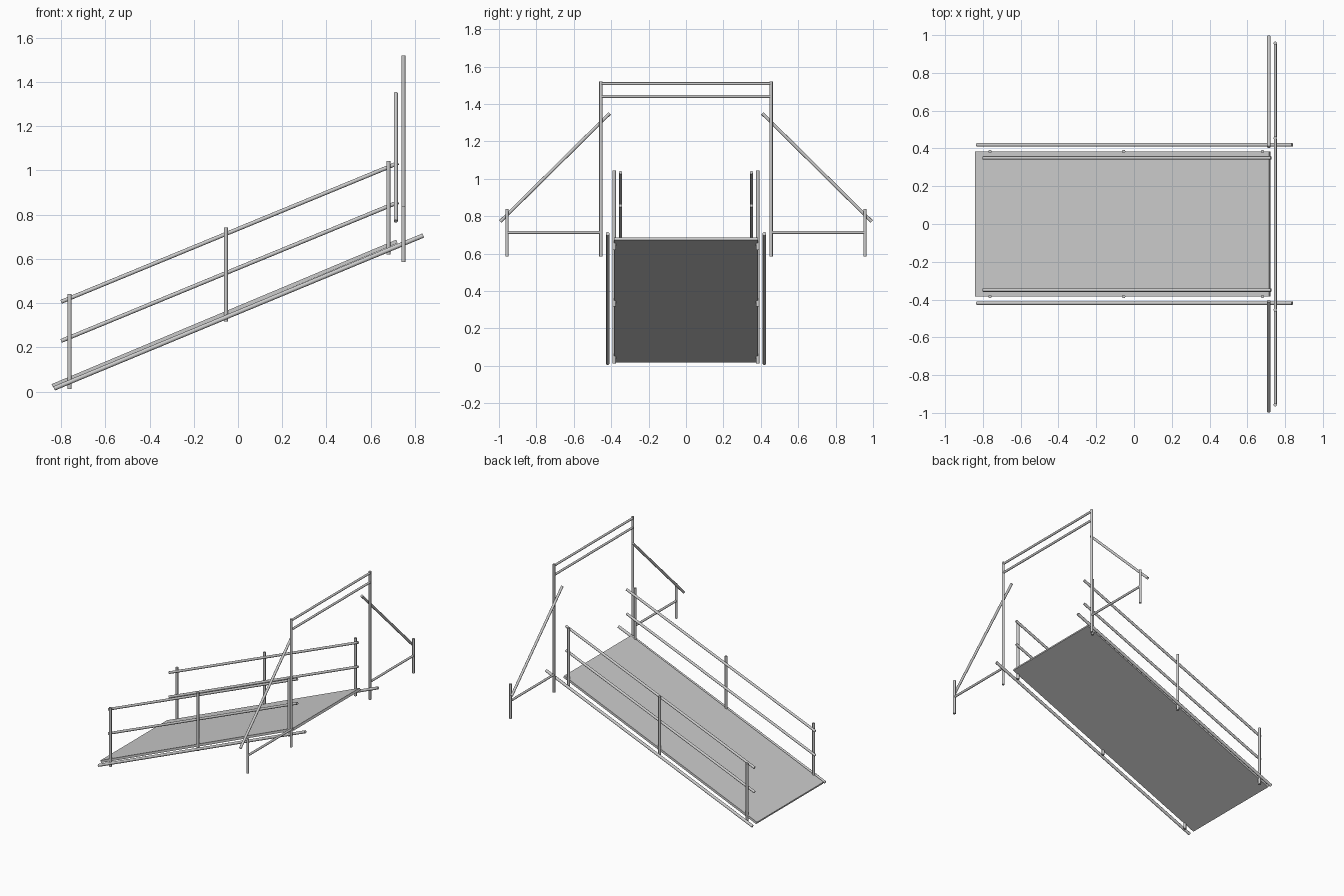
import bpy
from math import atan2, hypot
from mathutils import Vector

if "Cube" in bpy.data.objects:
    bpy.data.objects.remove(bpy.data.objects["Cube"])


def tube(name, a, b, r=0.009):
    """Round capped tube between two points."""
    a, b = Vector(a), Vector(b)
    d = b - a
    bpy.ops.mesh.primitive_cylinder_add(vertices=16, radius=r, depth=d.length, location=(a + b) / 2)
    ob = bpy.context.object
    ob.name = name
    ob.rotation_euler = d.to_track_quat('Z', 'Y').to_euler()
    bpy.ops.object.shade_smooth_by_angle()
    return ob


# sloping deck panel
rise, run = 0.653, 1.558
bpy.ops.mesh.primitive_cube_add(size=1, location=(-0.0605, 0, 0.3525))
deck = bpy.context.object
deck.name = "ramp_deck"
deck.dimensions = (hypot(rise, run), 0.77, 0.017)
deck.rotation_euler = (0, -atan2(rise, run), 0)

GATE_X = 0.748
for side, s in (("left", 1), ("right", -1)):
    # stringer beside the deck
    tube(f"stringer_{side}", (-0.832, s * 0.419, 0.014), (0.838, s * 0.419, 0.706), 0.010)

    # handrails
    for part, z in (("top", 0.406), ("middle", 0.229)):
        tube(f"{part}_rail_{side}", (-0.80, s * 0.35, z), (0.725, s * 0.35, z + 0.628))

    # railing posts
    for i, (x, z0, z1) in enumerate(((-0.762, 0.012, 0.442), (-0.055, 0.316, 0.742), (0.68, 0.62, 1.043))):
        tube(f"rail_post_{side}_{i + 1}", (x, s * 0.384, z0), (x, s * 0.384, z1))

    # gate frame upright, outrigger and brace
    tube(f"gate_post_{side}", (GATE_X, s * 0.455, 0.585), (GATE_X, s * 0.455, 1.52))
    tube(f"outer_post_{side}", (GATE_X, s * 0.957, 0.585), (GATE_X, s * 0.957, 0.837))
    tube(f"outrigger_{side}", (GATE_X, s * 0.455, 0.713), (GATE_X, s * 0.957, 0.713), 0.008)
    tube(f"brace_{side}", (0.714, s * 0.408, 1.349), (0.714, s * 0.993, 0.771))

# gate crossbars
for part, z in (("upper", 1.508), ("lower", 1.44)):
    tube(f"gate_bar_{part}", (GATE_X, -0.455, z), (GATE_X, 0.455, z), 0.008)
